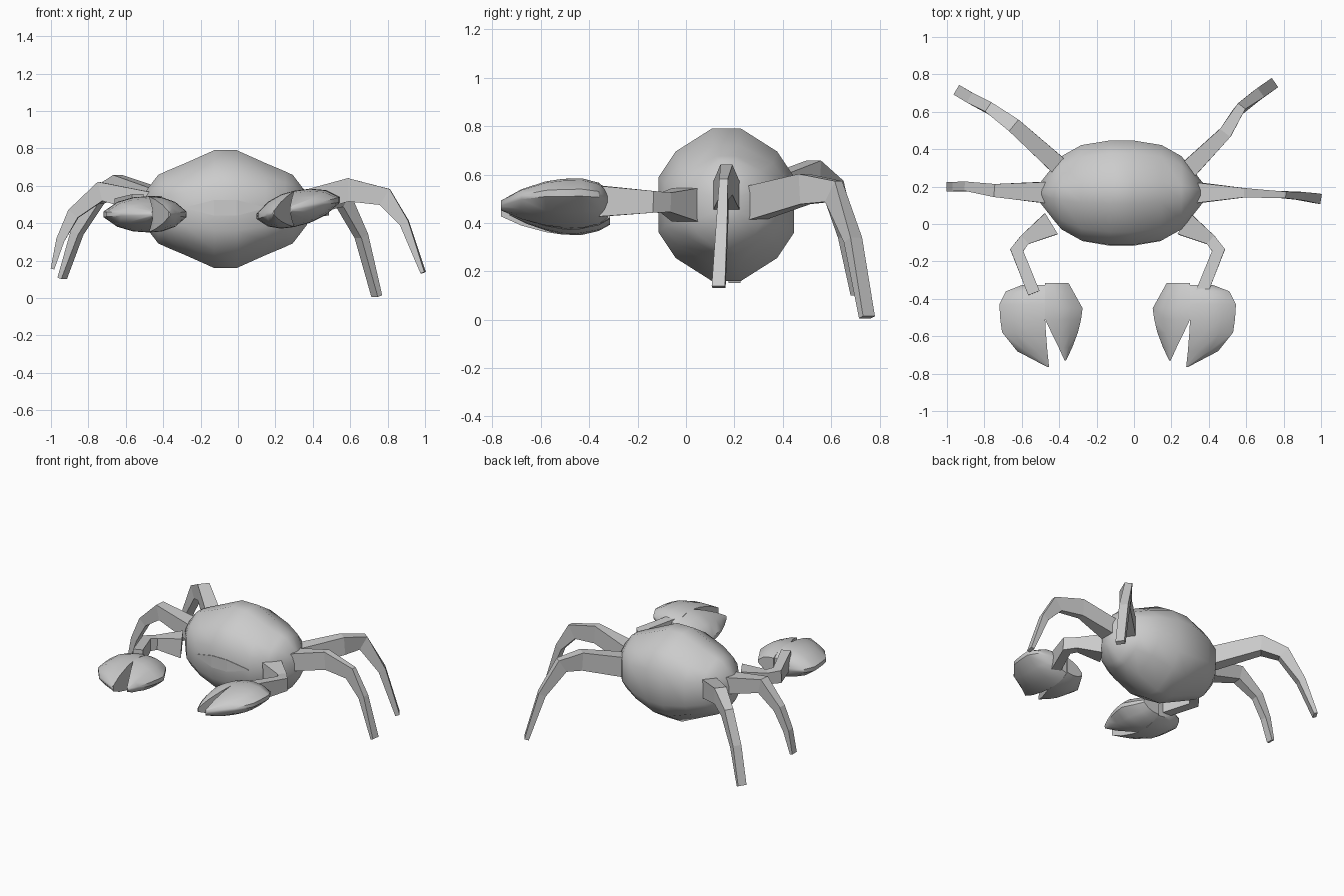
import bpy, bmesh, math
from mathutils import Vector

if "Cube" in bpy.data.objects:
    bpy.data.objects.remove(bpy.data.objects["Cube"])

BX, BY, BZ = -0.067, 0.167, 0.475      # body centre
MIRROR = -0.175                        # claws mirror about x = MIRROR / 2


def loft(name, rings, smooth=None):
    """Skin a list of equal-sized vertex rings and cap both ends."""
    bm = bmesh.new()
    vs = [[bm.verts.new(p) for p in r] for r in rings]
    n = len(rings[0])
    for a, b in zip(vs, vs[1:]):
        for i in range(n):
            j = (i + 1) % n
            bm.faces.new((a[i], a[j], b[j], b[i]))
    bm.faces.new(vs[0])
    bm.faces.new(vs[-1])
    bmesh.ops.recalc_face_normals(bm, faces=bm.faces)
    me = bpy.data.meshes.new(name)
    bm.to_mesh(me)
    bm.free()
    ob = bpy.data.objects.new(name, me)
    bpy.context.collection.objects.link(ob)
    if smooth:
        bpy.ops.object.select_all(action='DESELECT')
        ob.select_set(True)
        bpy.context.view_layer.objects.active = ob
        bpy.ops.object.shade_smooth_by_angle(angle=math.radians(smooth))
    return ob


def limb(name, path, flip=False):
    """Tapered four-sided limb; path rows are x, y, z, width, height."""
    pts = [Vector(((MIRROR - p[0]) if flip else p[0], p[1], p[2])) for p in path]
    rings = []
    for i, p in enumerate(pts):
        a = (p - pts[i - 1]).normalized() if i else Vector()
        b = (pts[i + 1] - p).normalized() if i < len(pts) - 1 else Vector()
        t = (a + b).normalized()
        side = t.cross(Vector((0, 0, 1))).normalized()
        up = side.cross(t)
        w, h = path[i][3] / 2, path[i][4] / 2
        rings.append([p + side * w * s + up * h * u
                      for s, u in ((1, 1), (-1, 1), (-1, -1), (1, -1))])
    return loft(name, rings)


# Body: twelve-sided rings along x
quarter = [(.28, .115), (.21, .22), (.06, .315)]
section = (quarter + [(-y, z) for y, z in quarter[::-1]]
           + [(-y, -z) for y, z in quarter] + [(y, -z) for y, z in quarter[::-1]])
half = [(.06, 1, 1), (.215, .91, .78), (.32, .70, .64), (.36, .53, .58), (.435, .19, .27)]
stations = [(-x, a, b) for x, a, b in half[::-1]] + half
loft("body", [[(BX + x, BY + y * a, BZ + z * b) for y, z in section]
              for x, a, b in stations], 40)

# Mouth: thin lens following the front of the body
loft("mouth", [[(BX + x, y, .482 + h), (BX + x, y + .03, .482 + h),
                (BX + x, y + .03, .482 - h), (BX + x, y, .482 - h)]
               for x, y, h in ((-.212, -.091, .003), (-.06, -.117, .042),
                               (.06, -.117, .042), (.212, -.091, .003))])

# Walking legs
limb("right_middle_leg", [(.30, .167, .50, .12, .12), (.59, .167, .578, .05, .125),
                          (.785, .157, .54, .035, .10), (.89, .15, .40, .045, .05),
                          (.99, .135, .135, .055, .022)])
limb("left_middle_leg", [(-.44, .167, .50, .12, .12), (-.735, .178, .57, .07, .105),
                         (-.88, .20, .45, .05, .065), (-.95, .20, .31, .05, .045),
                         (-.992, .20, .155, .05, .02)])
limb("right_back_leg", [(.28, .28, .48, .10, .14), (.49, .49, .54, .07, .125),
                        (.56, .61, .53, .05, .10), (.66, .69, .33, .06, .05),
                        (.742, .748, .01, .06, .03)])
limb("left_back_leg", [(-.38, .29, .50, .10, .13), (-.64, .525, .60, .08, .115),
                       (-.755, .61, .54, .06, .09), (-.86, .665, .35, .06, .05),
                       (-.94, .712, .105, .06, .025)])

# Claw halves: y, outer x, seam x, half height
inner = [(-.315, .175, .30, .055), (-.36, .15, .30, .08), (-.45, .10, .30, .097),
         (-.51, .108, .30, .095), (-.58, .125, .267, .078), (-.66, .155, .228, .05),
         (-.73, .188, .196, .015)]
outer = [(-.325, .42, .30, .055), (-.36, .51, .30, .08), (-.43, .545, .30, .097),
         (-.51, .54, .30, .095), (-.58, .53, .296, .085), (-.68, .45, .288, .058),
         (-.765, .288, .279, .02)]
dome = [(0, .15), (.3, .68), (.65, .94), (1, 1), (1, -1), (.65, -.94), (.3, -.68), (0, -.15)]
arm = [(.27, .0, .475, .13, .14), (.41, -.085, .485, .06, .08),
       (.452, -.14, .487, .07, .09), (.36, -.37, .49, .065, .13)]


def claw_half(name, rows, flip):
    rings = []
    for y, xo, xs, h in rows:
        ring = []
        for t, u in dome:
            x = xo + (xs - xo) * t
            zc = .447 if flip else .48 + .2 * (x - .32)
            ring.append(((MIRROR - x) if flip else x, y, zc + u * h))
        rings.append(ring)
    loft(name, rings, 40)


for side, flip in (("right", False), ("left", True)):
    limb(side + "_arm", arm, flip)
    claw_half(side + "_claw_inner", inner, flip)
    claw_half(side + "_claw_outer", outer, flip)
